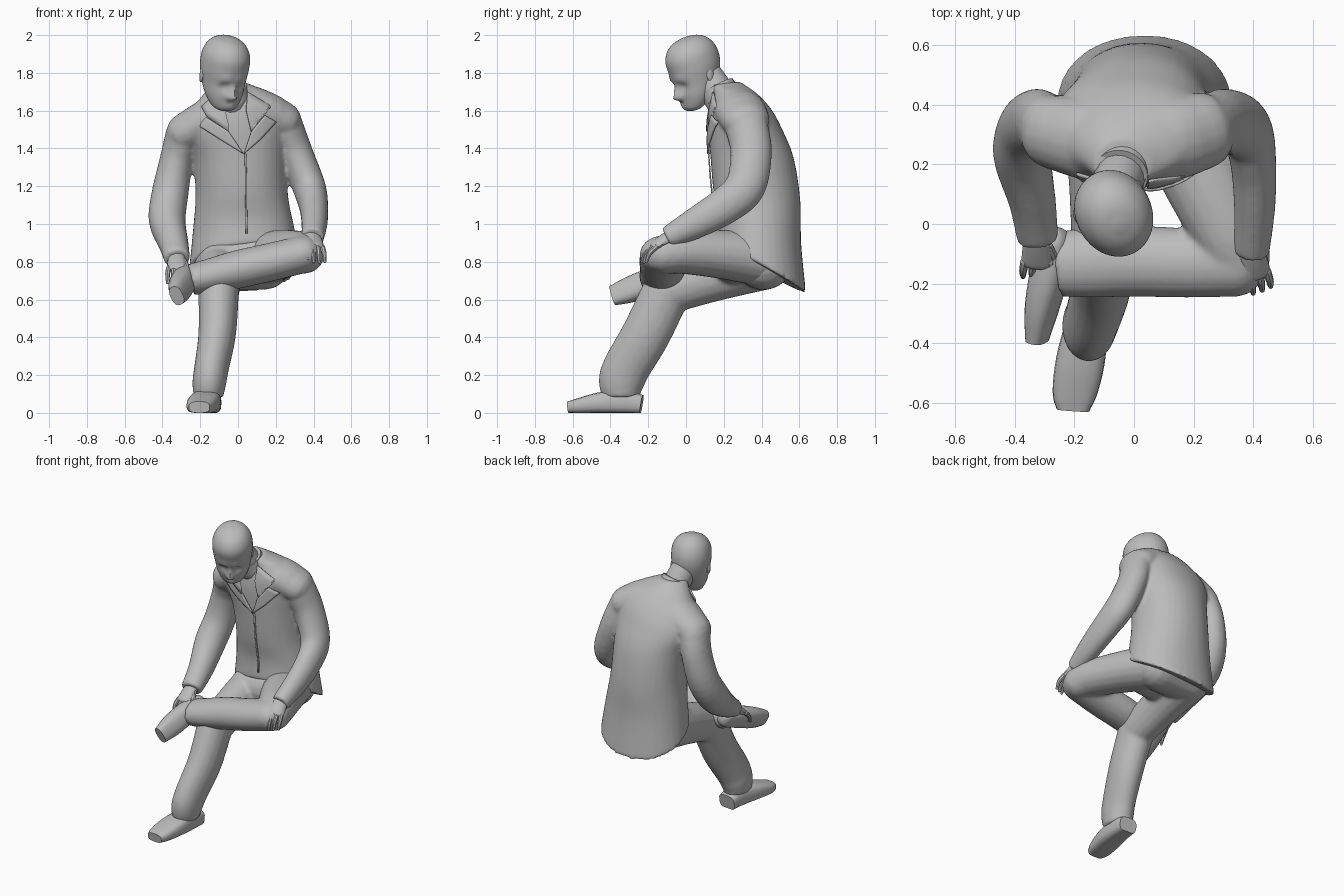
import bpy, bmesh, math
from mathutils import Vector, Matrix, Euler
from mathutils.bvhtree import BVHTree

if "Cube" in bpy.data.objects:
    bpy.data.objects.remove(bpy.data.objects["Cube"])

grey = bpy.data.materials.new("plain grey")
grey.use_nodes = True
grey.diffuse_color = (0.5, 0.5, 0.5, 1)
grey.node_tree.nodes["Principled BSDF"].inputs["Base Color"].default_value = grey.diffuse_color


def finish(name, bm, angle=40):
    """Turn a bmesh into a smooth-shaded object that keeps its sharp edges."""
    bmesh.ops.recalc_face_normals(bm, faces=bm.faces)
    mesh = bpy.data.meshes.new(name)
    bm.to_mesh(mesh)
    mesh.materials.append(grey)
    mesh.shade_smooth()
    mesh.set_sharp_from_angle(angle=math.radians(angle))
    obj = bpy.data.objects.new(name, mesh)
    bpy.context.collection.objects.link(obj)
    return obj


def blend(name, parts):
    """Fuse overlapping parts into one soft skin."""
    bm = bmesh.new()
    for part in parts:
        bm.from_mesh(part.data)
        bpy.data.objects.remove(part)
    obj = finish(name, bm)
    remesh = obj.modifiers.new("fuse", 'REMESH')
    remesh.mode = 'VOXEL'
    remesh.voxel_size = .011
    remesh.use_smooth_shade = True
    soften = obj.modifiers.new("soften", 'SMOOTH')
    soften.iterations = 8


def smooth_rows(rows, steps):
    """Resample control rows with a Catmull-Rom spline."""
    rows = [Vector(r) for r in rows]
    out = []
    for i in range(len(rows) - 1):
        p, q = rows[i], rows[i + 1]
        before = rows[i - 1] if i else p * 2 - q
        after = rows[i + 2] if i + 2 < len(rows) else q * 2 - p
        for k in range(steps):
            t = k / steps
            out.append(p + (q - before) * (t / 2)
                       + (before * 2 - p * 5 + q * 4 - after) * (t * t / 2)
                       + (p * 3 - before - q * 3 + after) * (t ** 3 / 2))
    return out + [rows[-1]]


def oval(sides, power=2):
    """Unit superellipse as pairs of numbers."""
    pairs = []
    for i in range(sides):
        a = math.tau * i / sides
        c, s = math.cos(a), math.sin(a)
        pairs.append((math.copysign(abs(c) ** (2 / power), c),
                      math.copysign(abs(s) ** (2 / power), s)))
    return pairs


def loft(rings):
    """Skin a list of rings and close both ends."""
    bm = bmesh.new()
    loops = [[bm.verts.new(p) for p in ring] for ring in rings]
    n = len(loops[0])
    for low, high in zip(loops, loops[1:]):
        for i in range(n):
            j = (i + 1) % n
            bm.faces.new((low[i], low[j], high[j], high[i]))
    bm.faces.new(loops[0])
    bm.faces.new(loops[-1])
    return bm


def limb(name, rows, side=(1, 0, 0), domes=(True, False), sides=18, steps=4, power=2, floor=-1):
    """Tube along rows of x, y, z, half width along side, half depth."""
    rows = smooth_rows(rows, steps)
    shape = oval(sides, power)
    centres = [Vector(r[:3]) for r in rows]
    rings = []

    def ring(centre, tangent, a, b):
        u = Vector(side) - tangent * tangent.dot(Vector(side))
        u.normalize()
        v = tangent.cross(u)
        points = [centre + u * (a * c) + v * (b * s) for c, s in shape]
        rings.append([Vector((p.x, p.y, max(p.z, floor))) for p in points])

    last = len(rows) - 1
    for i, r in enumerate(rows):
        tangent = (centres[min(i + 1, last)] - centres[max(i - 1, 0)]).normalized()
        a, b = r[3], r[4]
        dome = [(math.sin(t), math.cos(t)) for t in (0.4, 0.8, 1.15, 1.45)]
        reach = min(a, b)
        if i == 0 and domes[0]:
            for s, c in reversed(dome):
                ring(centres[i] - tangent * (reach * s), tangent, a * c, b * c)
        ring(centres[i], tangent, a, b)
        if i == last and domes[1]:
            for s, c in dome:
                ring(centres[i] + tangent * (reach * s), tangent, a * c, b * c)
    return finish(name, loft(rings))


# Jacket body: rows of centre, half width, half depth, slope to the back, slope to the side
jacket_rows = [
    (.035, .40, .765, .295, .235, -.55, .06), (.03, .39, .96, .27, .22, -.3, .03),
    (.02, .375, 1.15, .245, .23, -.1, 0), (.01, .35, 1.35, .25, .22, 0, .03),
    (-.01, .315, 1.5, .275, .195, 0, .08), (-.01, .29, 1.6, .26, .165, 0, .12),
    (-.02, .26, 1.685, .18, .12, 0, .1), (-.04, .2, 1.745, .09, .085, .1, 0)]
jacket_rings = []
for x, y, z, a, b, back, lean in smooth_rows(jacket_rows, 4):
    jacket_rings.append([Vector((x + a * c, y + b * s, z + b * s * back + a * c * lean))
                         for c, s in oval(36, 2.1)])
body = loft(jacket_rings)
chest = BVHTree.FromBMesh(body)

# Shoulders and sleeves, fused with the body
shoulders = limb("shoulders", [(-.275, .31, 1.485, .125, .105), (-.12, .28, 1.57, .14, .11),
                               (.1, .28, 1.605, .14, .11), (.235, .315, 1.55, .13, .1)],
                 (0, 1, 0), (True, True))
left_sleeve = limb("left_sleeve", [
    (.25, .32, 1.52, .095, .115), (.305, .345, 1.38, .09, .11),
    (.375, .315, 1.2, .088, .108), (.40, .21, 1.1, .078, .1),
    (.405, .06, 1.01, .07, .085), (.395, -.1, .925, .06, .06)])
right_sleeve = limb("right_sleeve", [
    (-.285, .32, 1.47, .1, .115), (-.325, .345, 1.34, .09, .11),
    (-.36, .32, 1.16, .098, .108), (-.375, .23, 1.02, .098, .105),
    (-.342, .08, .9, .08, .085), (-.322, -.055, .815, .07, .06)])
blend("jacket", [finish("body", body), shoulders, left_sleeve, right_sleeve])


def plate(name, outline, thick=.009):
    """Thin cloth plate laid on the front of the jacket."""
    bm = bmesh.new()
    bm.faces.new([bm.verts.new((x, 0, z)) for x, z in outline])
    bmesh.ops.triangulate(bm, faces=bm.faces)
    bmesh.ops.subdivide_edges(bm, edges=bm.edges, cuts=5, use_grid_fill=True)
    for v in bm.verts:
        hit = chest.ray_cast(Vector((v.co.x, -1, v.co.z)), Vector((0, 1, 0)))[0]
        v.co.y = (hit.y if hit else .15) - thick
    finish(name, bm).modifiers.new("cloth", 'SOLIDIFY').thickness = thick


plate("left_lapel", [(.03, 1.37), (.12, 1.45), (.2, 1.54), (.14, 1.575), (.07, 1.49)])
plate("left_collar", [(.07, 1.49), (.135, 1.58), (.17, 1.63), (.05, 1.70), (.045, 1.6)])
plate("right_lapel", [(.03, 1.37), (-.1, 1.45), (-.21, 1.52), (-.17, 1.565), (-.05, 1.49)])
plate("right_collar", [(-.05, 1.49), (-.165, 1.57), (-.19, 1.62), (-.1, 1.70), (-.09, 1.6)])
plate("front_edge", [(.05, .95), (.045, 1.37), (.035, 1.37), (.04, .95)], .007)

# Neck with a turned collar
limb("neck", [(-.03, .2, 1.64, .088, .09), (-.05, .15, 1.72, .085, .09),
              (-.07, .1, 1.79, .085, .09)], domes=(True, True))
limb("shirt_collar", [(-.035, .195, 1.67, .1, .1), (-.045, .165, 1.725, .092, .094)],
     domes=(False, False), sides=24)

# Head: lofted skull, with the face pushed in and out by soft bumps
skull = [(-.185, -.08, .04, .03), (-.165, -.068, .072, .065), (-.11, -.04, .102, .1),
         (-.04, -.012, .117, .13), (.03, 0, .127, .145), (.1, 0, .123, .143),
         (.15, 0, .098, .115), (.178, 0, .062, .072), (.19, 0, .015, .015)]
head = loft([[Vector((a * c, y + b * s, z)) for c, s in oval(48)]
             for z, y, a, b in smooth_rows(skull, 5)])
bumps = [(0, -.085, -.036, .022), (0, -.05, -.02, .02), (0, -.14, -.012, .03),
         (0, -.127, .012, .016)]
for sign in (-1, 1):
    bumps += [(sign * .045, -.04, .018, .026), (sign * .045, .0, -.008, .03),
              (sign * .018, -.093, -.012, .014)]
for v in head.verts:
    if v.co.y < -.04:
        v.co.y += sum(push * math.exp(-((v.co.x - x) ** 2 + (v.co.z - z) ** 2) / size ** 2)
                      for x, z, push, size in bumps)
pose = Matrix.Translation((-.077, .055, 1.81)) @ Euler((.38, 0, .46)).to_matrix().to_4x4()
finish("head", head, 60).matrix_world = pose
for sign, name in ((1, "left_ear"), (-1, "right_ear")):
    bm = bmesh.new()
    bmesh.ops.create_uvsphere(bm, u_segments=14, v_segments=10, radius=1)
    bmesh.ops.scale(bm, vec=(.011, .024, .038), verts=bm.verts)
    tilt = Matrix.Translation((sign * .116, .015, -.03)) @ Euler((-.15, 0, sign * .2)).to_matrix().to_4x4()
    finish(name, bm).matrix_world = pose @ tilt


def hand(name, wrist, along, across, thumb_sign):
    """Palm, four bent fingers and a thumb."""
    w, d, s = Vector(wrist), Vector(along).normalized(), Vector(across).normalized()
    down = Vector((0, 0, -1))

    def row(p, a, b):
        return (*p, a, b)
    limb(name + "_palm", [row(w - d * .03, .045, .038), row(w + d * .04, .05, .03),
                          row(w + d * .09, .054, .022)], across, (True, True), 14)
    for i, finger in enumerate(("index", "middle", "ring", "little")):
        off = (1.5 - i) * thumb_sign
        base = w + d * .085 + s * (off * .028)
        size = .9 if i in (0, 2) else 1 if i == 1 else .75
        mid = base + (d + s * off * .1) * (.05 * size) + down * .01
        tip = mid + (d * .6 + down) * (.045 * size)
        limb(f"{name}_{finger}_finger", [row(base, .015, .015), row(mid, .013, .013),
                                         row(tip, .009, .009)], across, (True, True), 8, 3)
    base = w + d * .02 + s * (.035 * thumb_sign)
    mid = base + d * .05 + s * (.02 * thumb_sign) + down * .015
    limb(name + "_thumb", [row(base, .018, .017), row(mid, .015, .015),
                           row(mid + d * .04 + down * .02, .01, .01)], across, (True, True), 8, 3)


hand("left_hand", (.395, -.09, .93), (.12, -.8, -.45), (1, .1, -.3), -1)
hand("right_hand", (-.325, -.055, .815), (.0, -.8, -.5), (1, 0, .1), 1)

# Trousers: left leg crossed over the right knee
left_thigh = limb("left_thigh", [
    (.13, .42, .81, .15, .145), (.225, .18, .84, .145, .13),
    (.315, -.02, .85, .125, .115), (.35, -.11, .84, .11, .105)], domes=(True, True))
left_shin = limb("left_shin", [
    (.345, -.125, .84, .12, .1), (.18, -.13, .8, .118, .102), (0, -.125, .76, .12, .102),
    (-.15, -.13, .725, .118, .092), (-.25, -.135, .705, .11, .083)], (0, 1, 0))
blend("left_trouser_leg", [left_thigh, left_shin])
seat = limb("seat", [(-.1, .41, .79, .15, .14), (.14, .41, .79, .15, .14)], (0, 1, 0), (True, True))
lap = limb("lap", [(-.09, .26, .79, .13, .12), (.2, .26, .83, .13, .13)], (0, 1, 0), (True, True))
right_thigh = limb("right_thigh", [
    (-.1, .41, .79, .14, .14), (-.1, .15, .725, .12, .135),
    (-.1, -.07, .655, .11, .125)], domes=(True, True))
right_shin = limb("right_shin", [
    (-.102, -.1, .65, .108, .13), (-.11, -.21, .42, .1, .13), (-.14, -.315, .24, .092, .126),
    (-.152, -.342, .16, .09, .122), (-.158, -.345, .085, .08, .1)])
blend("right_trouser_leg", [seat, lap, right_thigh, right_shin])

# Shoes
limb("right_shoe", [(-.15, -.235, .045, .062, .05), (-.16, -.34, .06, .072, .065),
                    (-.18, -.46, .053, .082, .055), (-.2, -.57, .037, .074, .04),
                    (-.205, -.625, .03, .055, .03)],
     domes=(False, False), power=3, floor=0)
limb("left_shoe", [(-.265, -.06, .73, .06, .05), (-.285, -.17, .7, .07, .06),
                   (-.31, -.29, .655, .07, .05), (-.325, -.39, .62, .054, .033)],
     side=(.4, 0, -1), domes=(True, False), power=2.6)
